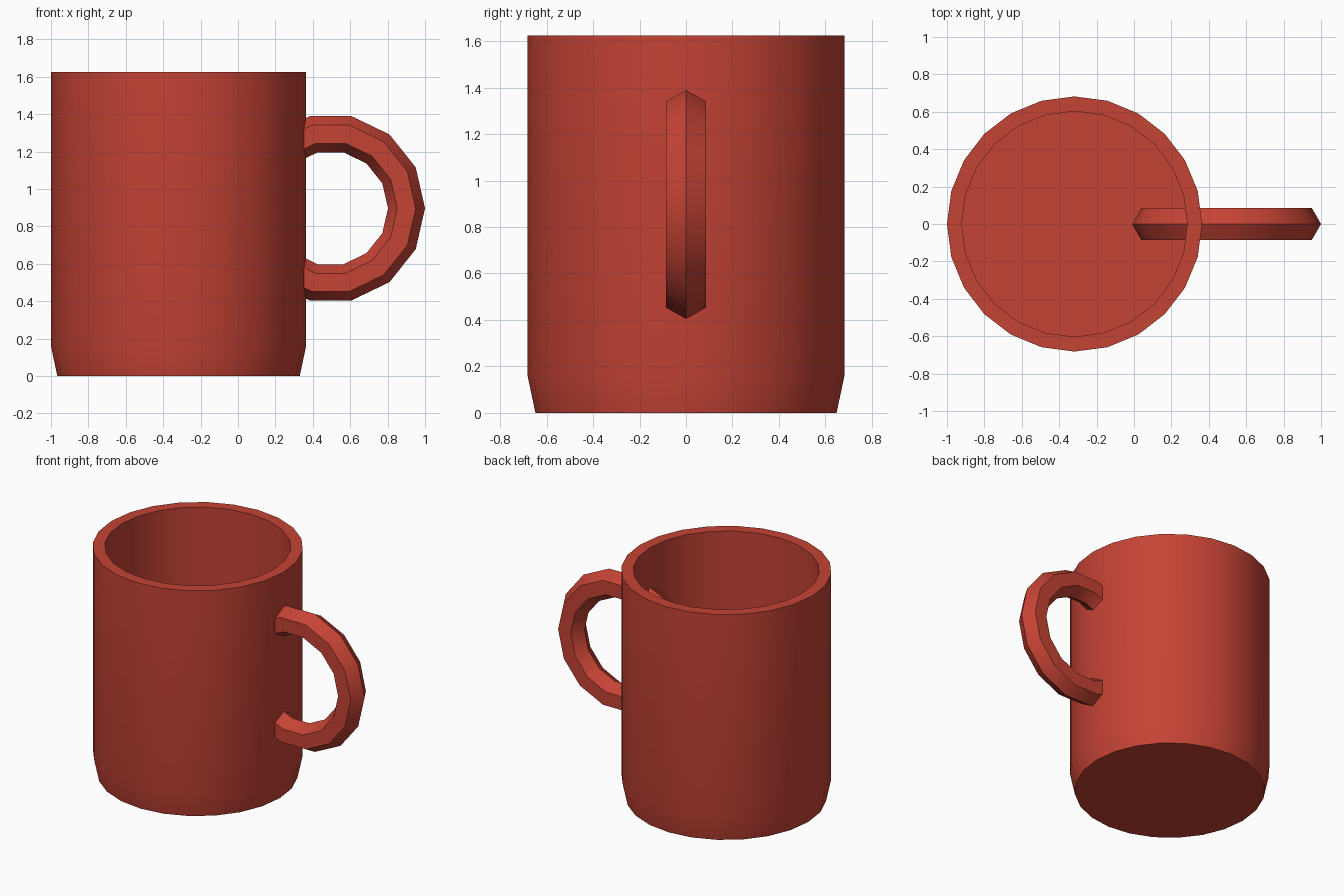
import bpy, bmesh, math

cube = bpy.data.objects.get("Cube")
if cube:
    bpy.data.objects.remove(cube, do_unlink=True)

red = bpy.data.materials.new("brick_red")
red.use_nodes = True
colour = (0.56, 0.056, 0.035, 1)
red.diffuse_color = colour
red.node_tree.nodes["Principled BSDF"].inputs["Base Color"].default_value = colour


def finish(obj, name):
    """Name, colour and smooth an object while keeping its hard edges."""
    obj.name = name
    obj.data.materials.append(red)
    bpy.ops.object.select_all(action="DESELECT")
    obj.select_set(True)
    bpy.context.view_layer.objects.active = obj
    bpy.ops.object.shade_smooth_by_angle(angle=math.radians(30))


def lathe(name, profile, sides, location):
    """Spin (radius, height) rings around z and cap both ends."""
    bm = bmesh.new()
    rings = []
    for r, z in profile:
        angles = [2 * math.pi * i / sides for i in range(sides)]
        rings.append([bm.verts.new((r * math.cos(a), r * math.sin(a), z)) for a in angles])
    for low, high in zip(rings, rings[1:]):
        for i in range(sides):
            j = (i + 1) % sides
            bm.faces.new((low[i], low[j], high[j], high[i]))
    bm.faces.new(rings[0][::-1])
    bm.faces.new(rings[-1])
    mesh = bpy.data.meshes.new(name)
    bm.to_mesh(mesh)
    bm.free()
    obj = bpy.data.objects.new(name, mesh)
    obj.location = location
    bpy.context.collection.objects.link(obj)
    finish(obj, name)


# Cup: tapered foot, straight wall, flat rim, hollow inside with a floor
cup_profile = [(0.648, 0), (0.682, 0.16), (0.682, 1.625), (0.603, 1.625), (0.603, 0.1)]
lathe("cup_body", cup_profile, 24, (-0.318, 0, 0))

# Handle: a six-sided ring that runs through the cup wall
bpy.ops.mesh.primitive_torus_add(
    major_segments=14, minor_segments=6, major_radius=0.406, minor_radius=0.099,
    location=(0.495, 0, 0.897), rotation=(math.pi / 2, 0, 0))
finish(bpy.context.object, "handle")
